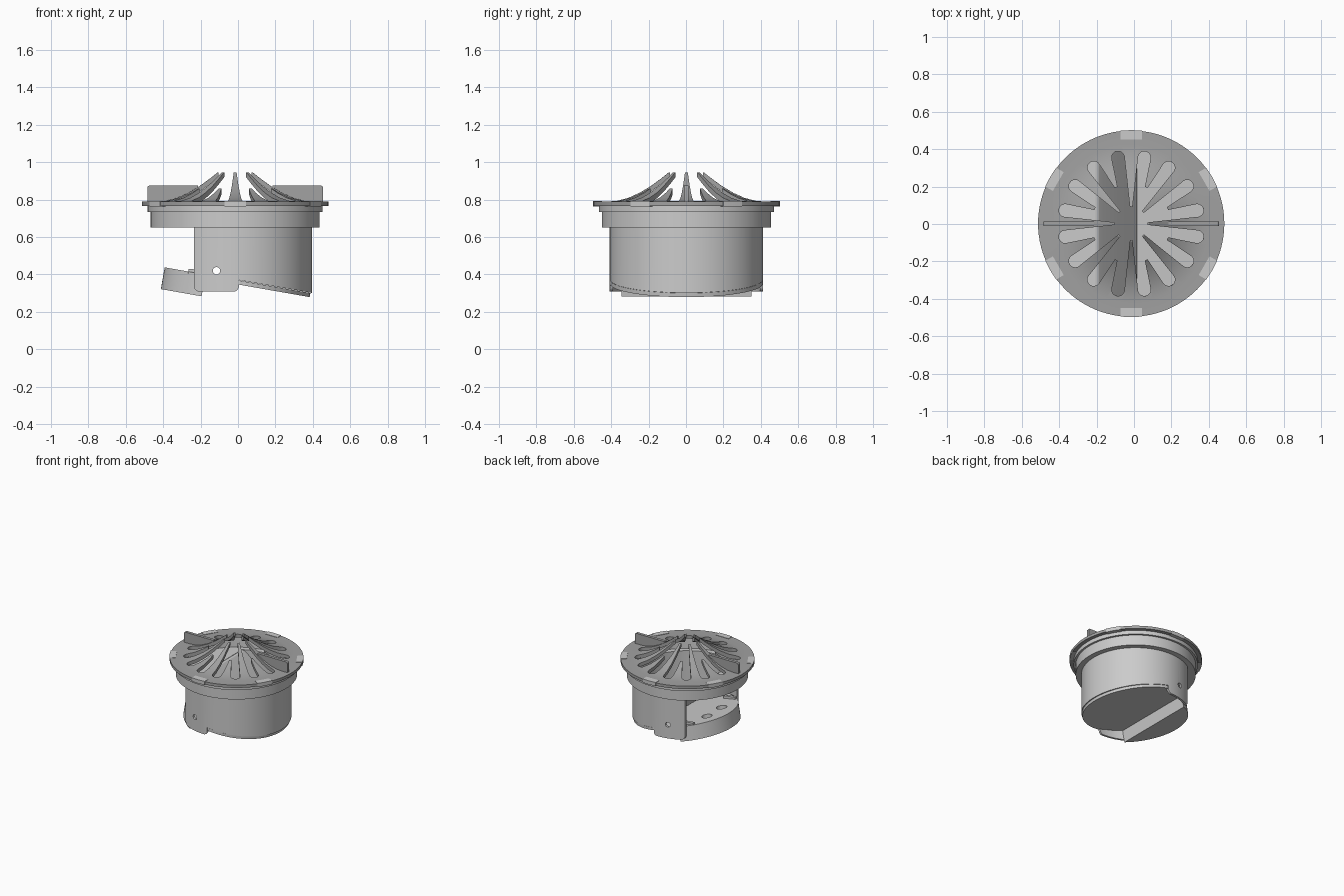
import bpy, bmesh, math
from math import sin, cos, pi, radians, sqrt

if "Cube" in bpy.data.objects:
    bpy.data.objects.remove(bpy.data.objects["Cube"])

CX, CY, SEG = -0.015, 0.002, 96          # axis of the round parts


def finish(name, bm, color=None):
    bmesh.ops.recalc_face_normals(bm, faces=bm.faces)
    me = bpy.data.meshes.new(name)
    bm.to_mesh(me)
    bm.free()
    ob = bpy.data.objects.new(name, me)
    bpy.context.collection.objects.link(ob)
    if color:
        me.materials.append(color)
    return ob


def lathe(name, profile, color=None):
    """Ring: closed (r, z) profile turned about the axis."""
    bm = bmesh.new()
    rings = [[bm.verts.new((CX + r * cos(2 * pi * i / SEG), CY + r * sin(2 * pi * i / SEG), z))
              for r, z in profile] for i in range(SEG)]
    n = len(profile)
    for i in range(SEG):
        a, b = rings[i], rings[(i + 1) % SEG]
        for j in range(n):
            k = (j + 1) % n
            bm.faces.new((a[j], b[j], b[k], a[k]))
    return finish(name, bm, color)


def prism(name, pts, lo, hi, axis='z', color=None):
    """Outline extruded along z (x, y points) or along y (x, z points)."""
    bm = bmesh.new()
    put = (lambda p, h: (p[0], p[1], h)) if axis == 'z' else (lambda p, h: (p[0], h, p[1]))
    a = [bm.verts.new(put(p, lo)) for p in pts]
    b = [bm.verts.new(put(p, hi)) for p in pts]
    bm.faces.new(a)
    bm.faces.new(b)
    for i in range(len(pts)):
        j = (i + 1) % len(pts)
        bm.faces.new((a[i], a[j], b[j], b[i]))
    return finish(name, bm, color)


def arc(x, y, r, a0, a1, n):
    return [(x + r * cos(radians(a0 + (a1 - a0) * i / n)),
             y + r * sin(radians(a0 + (a1 - a0) * i / n))) for i in range(n + 1)]


def boolean(ob, cutter, op='DIFFERENCE'):
    m = ob.modifiers.new(op.lower(), 'BOOLEAN')
    m.operation, m.object, m.solver = op, cutter, 'EXACT'
    bpy.context.view_layer.objects.active = ob
    bpy.ops.object.modifier_apply(modifier=m.name)
    bpy.data.objects.remove(cutter)


dark = bpy.data.materials.new("dark_grey")
dark.diffuse_color = (0.36, 0.36, 0.36, 1)
dark.use_nodes = True
dark.node_tree.nodes["Principled BSDF"].inputs["Base Color"].default_value = dark.diffuse_color

# Grate: flange and rising dome, opened by one star-shaped cut
grate = lathe("grate", [(0.498, 0.767), (0.498, 0.79), (0.42, 0.79), (0.37, 0.794), (0.31, 0.81),
                        (0.25, 0.837), (0.19, 0.873), (0.13, 0.917), (0.095, 0.945), (0.078, 0.947),
                        (0.078, 0.93), (0.13, 0.888), (0.19, 0.843), (0.25, 0.807), (0.31, 0.78),
                        (0.36, 0.767)], dark)


def polar(angle, r, off):
    c, s = cos(radians(angle)), sin(radians(angle))
    return CX + r * c - off * s, CY + r * s + off * c


star = []
for k in range(16):
    a = k * 22.5
    tip, half = (0.088, 0.007) if k % 2 == 0 else (0.21, 0.008)
    star += [polar(a, tip, -half), polar(a, tip, half)]
    m = a + 11.25
    sx, sy = polar(m, 0.36, 0)
    star += arc(sx, sy, 0.034, m - 90, m + 90, 10)[::-1][::-1]
boolean(grate, prism("slot_cutter", star, 0.5, 1.2))

# Two upright grip fins on the grate
for s, nm in ((1, "right_fin"), (-1, "left_fin")):
    prof = [(0.20, 0.835), (0.30, 0.785), (0.47, 0.785)] + arc(0.458, 0.863, 0.012, 0, 90, 4) + [(0.20, 0.875)]
    prism(nm, [(CX + s * x, z) for x, z in prof], CY - 0.012, CY + 0.012, 'y', dark)

# Six clips over the rim
for k in range(6):
    a = 30 + 60 * k
    prism("rim_clip", [polar(a, r, o) for r, o in ((0.45, -0.058), (0.497, -0.058), (0.5, 0),
                                                   (0.497, 0.058), (0.45, 0.058))], 0.763, 0.793)

# Stepped collar with inner ledge
lathe("collar", [(0.393, 0.65), (0.452, 0.65), (0.452, 0.735), (0.468, 0.735), (0.468, 0.767),
                 (0.44, 0.767), (0.435, 0.667), (0.393, 0.667)])

# Ledge closing the collar on the open side
ang = math.degrees(math.acos(0.19 / 0.40))
prism("collar_floor", arc(CX, CY, 0.40, 180 - ang, 180 + ang, 30), 0.65, 0.667)

# Body tube trimmed to its side outline: round-cornered cheeks and slanted bottom
body = lathe("body", [(0.393, 0.2), (0.41, 0.2), (0.41, 0.655), (0.393, 0.655)])
outline = ([(-0.235, 0.7)] + arc(-0.205, 0.338, 0.03, 180, 270, 6)
           + arc(-0.025, 0.338, 0.03, 270, 360, 6) + [(0.005, 0.37), (0.45, 0.292), (0.45, 0.7)])
boolean(body, prism("body_trim", outline, -1, 1, 'y'), 'INTERSECT')
boolean(body, prism("hinge_hole_cutter", arc(-0.115, 0.42, 0.02, 0, 345, 23), -1, 1, 'y'))

# Slanted inner wall of the chamber, following the round body
bm = bmesh.new()
path = [(-0.235, 0.66), (-0.205, 0.652), (-0.18, 0.625), (-0.09, 0.505), (0.0, 0.385)]
inner = [(-0.215, 0.667), (-0.19, 0.66), (-0.165, 0.632), (-0.075, 0.512), (0.015, 0.388)]
loop = path + inner[::-1]
sides = [[bm.verts.new((x, CY + s * sqrt(0.398 ** 2 - (x - CX) ** 2), z)) for x, z in loop] for s in (-1, 1)]
for f in sides:
    bm.faces.new(f)
for i in range(len(loop)):
    j = (i + 1) % len(loop)
    bm.faces.new((sides[0][i], sides[0][j], sides[1][j], sides[1][i]))
finish("chamber_wall", bm)

# Tilted flap closing the bottom, narrower between the cheeks
def tilt(ob):
    for v in ob.data.vertices:
        x, z = v.co.x, v.co.z
        t = radians(10)
        v.co.x, v.co.z = x * cos(t) + z * sin(t), 0.369 - x * sin(t) + z * cos(t)


flap = prism("flap", arc(CX, CY, 0.408, -86, 86, 40) + arc(CX, CY, 0.383, 94, 266, 40), -0.022, 0)
weight = prism("counterweight", arc(CX, CY, 0.383, 115, 245, 40), -0.118, -0.02)
for part in (flap, weight):
    for s in (-1, 1):
        pts = arc(-0.262, CY + s * 0.095, 0.04, 0, 345, 23)
        boolean(part, prism("flap_hole_cutter", pts, -0.09, 0.1))
    tilt(part)

# Small hinge lugs on the flap
for s in (-1, 1):
    tilt(prism("hinge_lug", [(-0.27, -0.01), (-0.27, 0.015), (-0.2, 0.02), (-0.16, 0.02), (-0.16, -0.01)],
               CY + s * 0.275 - 0.012, CY + s * 0.275 + 0.012, 'y'))

bpy.ops.object.select_all(action='DESELECT')
for ob in bpy.context.scene.objects:
    ob.select_set(True)
    bpy.context.view_layer.objects.active = ob
bpy.ops.object.shade_smooth_by_angle(angle=radians(30))
